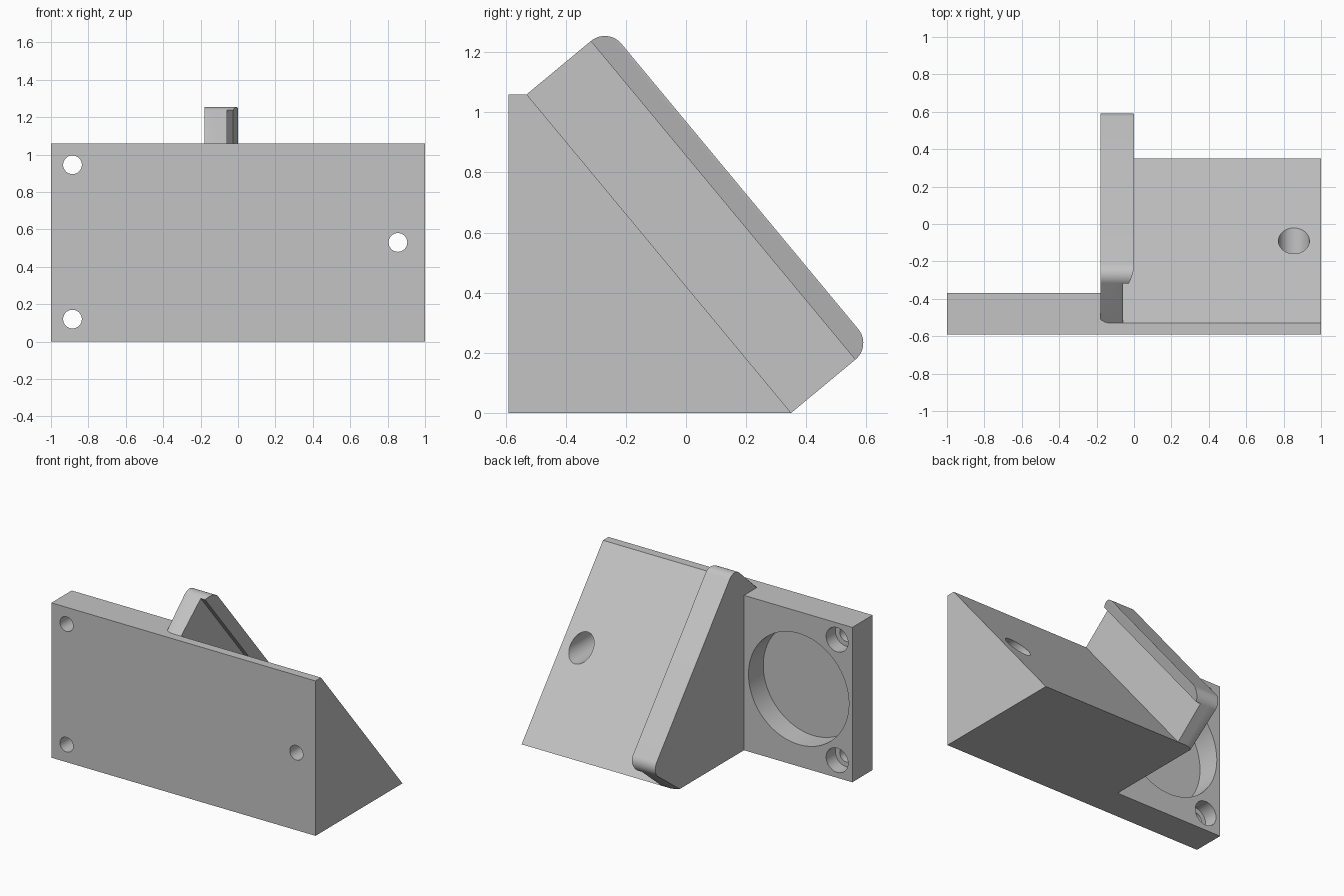
import bpy, bmesh, math
from mathutils import Vector

cube = bpy.data.objects.get("Cube")
if cube:
    bpy.data.objects.remove(cube, do_unlink=True)

grey = bpy.data.materials.new("plain grey")
grey.use_nodes = True
colour = (0.55, 0.55, 0.55, 1)
grey.diffuse_color = colour
grey.node_tree.nodes["Principled BSDF"].inputs["Base Color"].default_value = colour

FRONT, BACK, HEIGHT, MID = -0.59, -0.37, 1.06, 0.53
CREST = Vector((0, -0.53, HEIGHT))      # top of the sloping face
TOE = Vector((0, 0.35, 0))              # bottom of the sloping face
LENGTH = (TOE - CREST).length
DOWN = (TOE - CREST).normalized()
OUT = Vector((0, -DOWN.z, DOWN.y))      # square to the sloping face
SIDE, RIM, FILLET = -0.18, 0.35, 0.062


def on_slope(x, along, out):
    return Vector((x, 0, 0)) + CREST + DOWN * along + OUT * out


def prism(name, start, end, tweak=None):
    """Solid between two matching outlines."""
    bm = bmesh.new()
    a = [bm.verts.new(p) for p in start]
    b = [bm.verts.new(p) for p in end]
    bm.faces.new(a)
    bm.faces.new(b[::-1])
    for i in range(len(a)):
        j = (i + 1) % len(a)
        bm.faces.new((a[j], a[i], b[i], b[j]))
    if tweak:
        tweak(bm)
    bmesh.ops.recalc_face_normals(bm, faces=bm.faces[:])
    mesh = bpy.data.meshes.new(name)
    bm.to_mesh(mesh)
    bm.free()
    obj = bpy.data.objects.new(name, mesh)
    bpy.context.collection.objects.link(obj)
    mesh.materials.append(grey)
    return obj


def side_prism(name, profile, x0, x1):
    return prism(name, [(x0, y, z) for y, z in profile], [(x1, y, z) for y, z in profile])


def bore(x, z, radius, y0, y1, sides=48):
    """Round cutter running front to back."""
    ring = [(x + radius * math.cos(math.tau * i / sides),
             z + radius * math.sin(math.tau * i / sides)) for i in range(sides)]
    return prism("bore_cutter", [(u, y0, v) for u, v in ring], [(u, y1, v) for u, v in ring])


def combine(obj, other, operation):
    mod = obj.modifiers.new(operation.lower(), "BOOLEAN")
    mod.operation, mod.object, mod.solver = operation, other, "EXACT"
    bpy.context.view_layer.objects.active = obj
    bpy.ops.object.modifier_apply(modifier=mod.name)
    bpy.data.objects.remove(other, do_unlink=True)


# Mounting plate and sloping wedge
bracket = side_prism("mounting_bracket",
                     [(FRONT, 0), (BACK, 0), (BACK, HEIGHT), (FRONT, HEIGHT)], -1, -0.12)
wedge = side_prism("wedge", [(FRONT, 0), (TOE.y, 0), (CREST.y, HEIGHT), (FRONT, HEIGHT)],
                   -0.12, 1)

# Guide flange outline with rounded outer corners
R, DEEP = 0.072, -0.85
outline = [(0, DEEP)]
for centre, first in ((R, 180), (LENGTH - R, 90)):
    for i in range(13):
        t = math.radians(first - 7.5 * i)
        outline.append((centre + R * math.cos(t), RIM - R + R * math.sin(t)))
outline.append((LENGTH, DEEP))


def round_and_trim(bm):
    # Fillet the outer side edge, then trim to the floor and inside the plate
    def inner(v):
        return (v.co - CREST).dot(OUT) < DEEP + 0.01
    edges = [e for e in bm.edges
             if all(abs(v.co.x - SIDE) < 1e-4 for v in e.verts)
             and not all(inner(v) for v in e.verts)]
    bmesh.ops.bevel(bm, geom=edges, offset=FILLET, segments=8, profile=0.5,
                    affect="EDGES", clamp_overlap=False)
    for point, normal in (((0, 0, 0), (0, 0, -1)), ((0, FRONT + 0.03, 0), (0, -1, 0))):
        cut = bmesh.ops.bisect_plane(bm, geom=bm.verts[:] + bm.edges[:] + bm.faces[:],
                                     plane_co=point, plane_no=normal, clear_outer=True)
        rim = [g for g in cut["geom_cut"] if isinstance(g, bmesh.types.BMEdge)]
        bmesh.ops.holes_fill(bm, edges=rim, sides=0)


flange = prism("flange", [on_slope(SIDE, a, o) for a, o in outline],
               [on_slope(0, a, o) for a, o in outline], round_and_trim)

# Undercut that leaves the overhanging lip
under = [(-0.06, -2), (-0.06, 0.277), (-0.027, 0.277), (0, 0.345), (0.1, 0.345), (0.1, -2)]
undercut = prism("undercut_cutter", [on_slope(x, -1, o) for x, o in under],
                 [on_slope(x, LENGTH + 1, o) for x, o in under])
combine(flange, undercut, "DIFFERENCE")

combine(bracket, wedge, "UNION")
combine(bracket, flange, "UNION")

# Counterbored screw holes and the round recess
for x, z in ((-0.885, 0.945), (-0.885, 0.12), (0.855, MID)):
    combine(bracket, bore(x, z, 0.05, -1, 1), "DIFFERENCE")
    combine(bracket, bore(x, z, 0.083, -0.47, 1), "DIFFERENCE")
combine(bracket, bore(-0.594, MID, 0.38, -0.53, BACK + 0.1, 96), "DIFFERENCE")

bpy.ops.object.select_all(action="DESELECT")
bracket.select_set(True)
bpy.context.view_layer.objects.active = bracket
bpy.ops.object.shade_smooth_by_angle(angle=math.radians(25))
